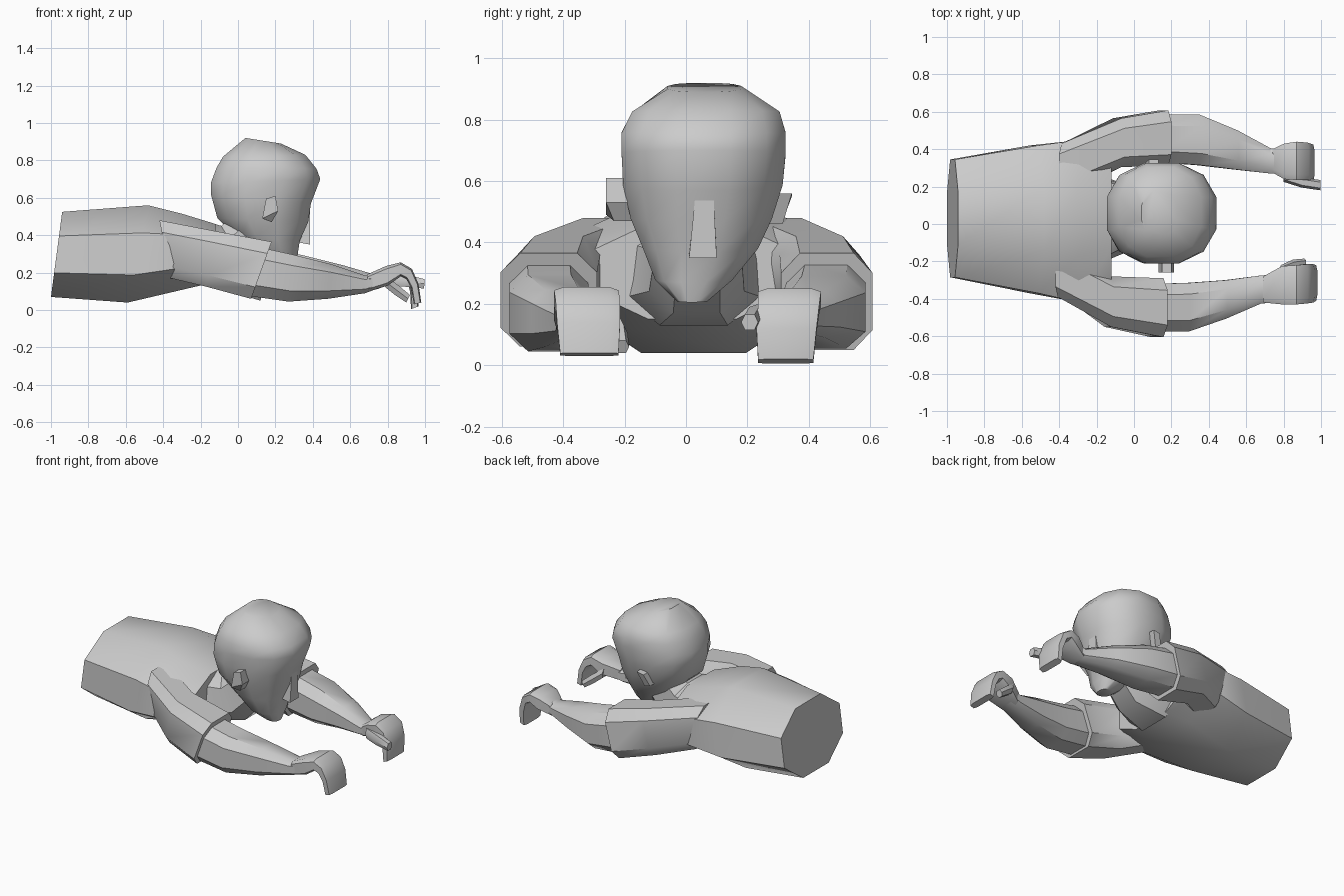
import bpy, bmesh
from math import cos, sin, pi, radians


def ring(a, b, y0, y1, n, p):
    """Rounded-box section: a and b are opposite (x, z) points, y0..y1 the width."""
    raw = []
    for k in range(n):
        t = 2 * pi * (k + .5) / n
        raw.append([(1 if f >= 0 else -1) * abs(f) ** p for f in (cos(t), sin(t))])
    mu = max(r[0] for r in raw)
    mv = max(r[1] for r in raw)
    pts = []
    for u, v in raw:
        s = (u / mu + 1) / 2
        w = (v / mv + 1) / 2
        pts.append((b[0] + (a[0] - b[0]) * s, y0 + (y1 - y0) * w, b[1] + (a[1] - b[1]) * s))
    return pts


def loft(name, sections, n=8, p=0.8, angle=40):
    """Skin through sections given as (xa, za, xb, zb, y0, y1)."""
    bm = bmesh.new()
    rows = []
    for xa, za, xb, zb, y0, y1 in sections:
        rows.append([bm.verts.new(c) for c in ring((xa, za), (xb, zb), y0, y1, n, p)])
    for r, s in zip(rows, rows[1:]):
        for i in range(n):
            j = (i + 1) % n
            bm.faces.new((r[i], r[j], s[j], s[i]))
    bm.faces.new(rows[0])
    bm.faces.new(rows[-1])
    bmesh.ops.recalc_face_normals(bm, faces=bm.faces)
    me = bpy.data.meshes.new(name)
    bm.to_mesh(me)
    bm.free()
    ob = bpy.data.objects.new(name, me)
    bpy.context.collection.objects.link(ob)
    bpy.ops.object.select_all(action='DESELECT')
    ob.select_set(True)
    bpy.context.view_layer.objects.active = ob
    bpy.ops.object.shade_smooth_by_angle(angle=radians(angle))
    return ob


# Torso, cut flat at the waist
loft("torso", [
    (-.94, .525, -1.0, .07, -.285, .345),
    (-.48, .56, -.59, .04, -.37, .42),
    (-.30, .515, -.27, .115, -.42, .45),
    (-.12, .46, -.12, .15, -.31, .35)], 8, .95, 50)

# Neck
loft("neck", [
    (-.22, .49, -.14, .13, -.20, .25),
    (-.09, .45, .08, .17, -.12, .19),
    (.0, .52, .22, .32, -.10, .18)])

# Head, stacked from chin to crown (front point, back point)
loft("head", [
    (.30, .205, .20, .215, -.03, .07),
    (.315, .27, .10, .29, -.10, .15),
    (.33, .37, -.02, .40, -.14, .235),
    (.375, .47, -.11, .49, -.18, .28),
    (.39, .57, -.145, .62, -.205, .315),
    (.44, .70, -.145, .68, -.21, .325),
    (.42, .755, -.115, .76, -.21, .325),
    (.36, .83, -.08, .82, -.175, .305),
    (.23, .89, .04, .92, -.06, .18)], 12, .85, 45)

# Nose and ears
loft("nose", [
    (.385, .55, .30, .55, .03, .09),
    (.385, .35, .28, .37, .01, .10)], 4, 1)
loft("ear_near", [
    (.20, .61, .15, .595, -.26, -.17),
    (.215, .53, .13, .49, -.26, -.17),
    (.18, .47, .14, .485, -.235, -.15)], 4, 1)
loft("ear_far", [
    (.13, .56, .08, .55, .27, .345),
    (.09, .46, .05, .47, .24, .315)], 4, 1)

# Sleeves: shoulder to open cuff
loft("sleeve_near", [
    (-.42, .48, -.36, .17, -.39, -.12),
    (-.11, .42, -.17, .125, -.55, -.28),
    (.18, .365, .07, .06, -.605, -.29)], 8, .6)
loft("sleeve_far", [
    (-.40, .48, -.34, .17, .16, .43),
    (-.05, .42, -.13, .125, .305, .565),
    (.20, .365, .12, .05, .31, .608)], 8, .6)

# Forearms
loft("forearm_near", [
    (.12, .335, .06, .075, -.575, -.32),
    (.30, .295, .27, .045, -.575, -.315),
    (.50, .245, .48, .06, -.505, -.30),
    (.68, .185, .68, .09, -.425, -.275),
    (.76, .19, .76, .12, -.42, -.27)], 8, .7)
loft("forearm_far", [
    (.15, .335, .10, .075, .33, .585),
    (.36, .29, .32, .055, .315, .585),
    (.56, .24, .54, .09, .29, .50),
    (.73, .19, .73, .11, .27, .405),
    (.79, .21, .79, .13, .27, .40)], 8, .7)

# Hands curled downwards (outer point, palm point)
loft("hand_near", [
    (.69, .19, .70, .10, -.42, -.28),
    (.79, .235, .80, .13, -.43, -.225),
    (.87, .255, .87, .18, -.43, -.22),
    (.93, .22, .90, .165, -.425, -.215),
    (.965, .14, .925, .12, -.42, -.215),
    (.98, .04, .94, .03, -.41, -.22)], 8, .4)
loft("hand_far", [
    (.74, .19, .74, .11, .275, .40),
    (.80, .235, .82, .14, .24, .43),
    (.87, .25, .87, .18, .235, .44),
    (.935, .21, .90, .165, .235, .435),
    (.965, .12, .92, .10, .23, .425),
    (.965, .02, .925, .005, .235, .415)], 8, .4)

# Thumbs
loft("thumb_near", [
    (.78, .19, .79, .12, -.28, -.22),
    (.86, .13, .84, .08, -.25, -.19),
    (.92, .08, .90, .04, -.235, -.185)], 6, .8)
loft("thumb_far", [
    (.80, .20, .80, .13, .225, .29),
    (.90, .19, .89, .125, .195, .25),
    (.998, .165, .995, .115, .18, .235)], 6, .8)
